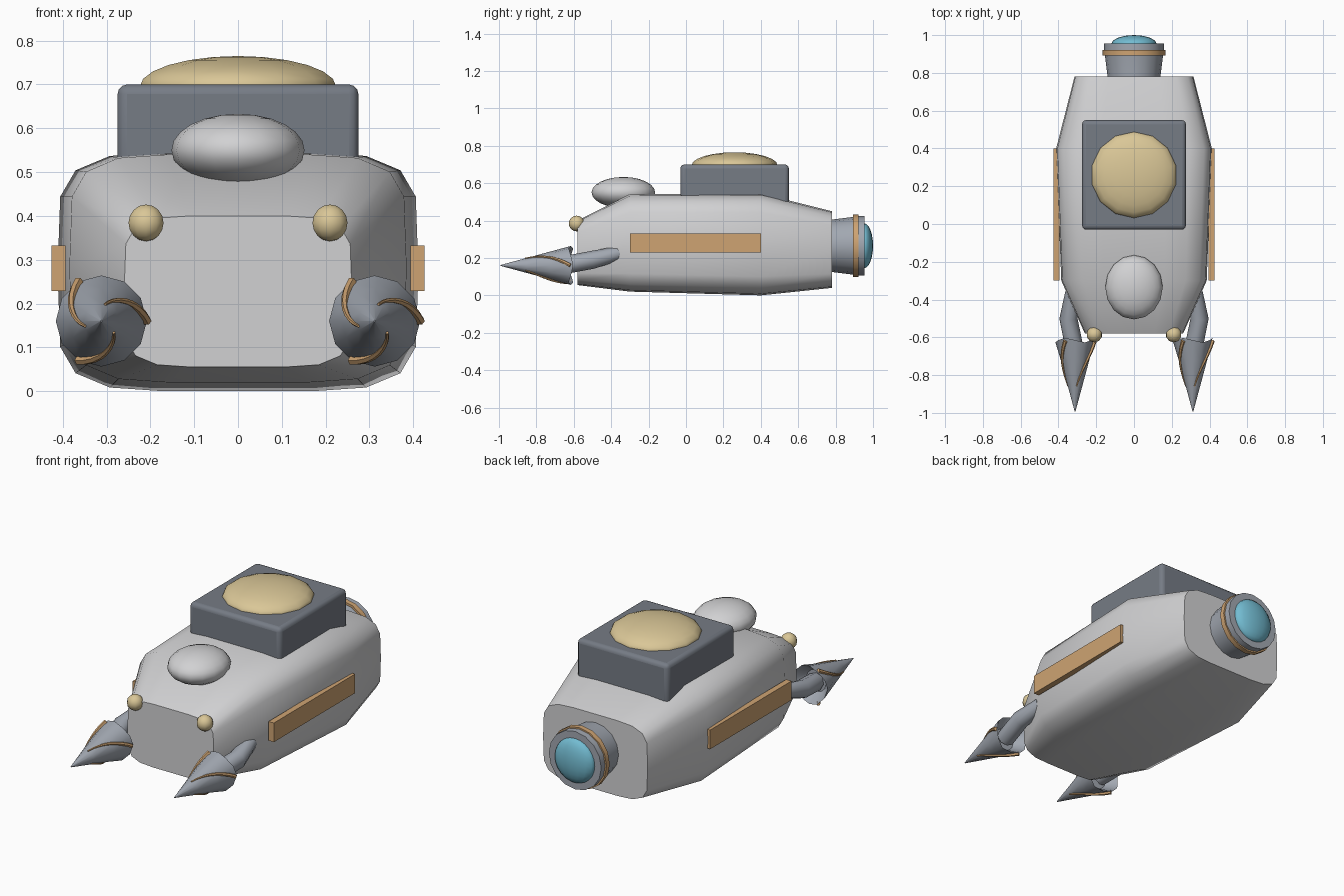
import bpy, bmesh, math
from mathutils import Vector, Matrix

if "Cube" in bpy.data.objects:
    bpy.data.objects.remove(bpy.data.objects["Cube"])


def material(name, r, g, b):
    m = bpy.data.materials.new(name)
    m.use_nodes = True
    m.diffuse_color = (r, g, b, 1)
    m.node_tree.nodes["Principled BSDF"].inputs["Base Color"].default_value = (r, g, b, 1)
    return m


HULL = material("pale grey", .64, .64, .65)
DARK = material("dark slate", .18, .2, .235)
STEEL = material("blue steel", .36, .39, .44)
TAN = material("copper tan", .62, .37, .17)
GOLD = material("pale gold", .7, .57, .31)
BLUE = material("glass blue", .17, .5, .64)


def finish(bm, name, mat, smooth=True, angle=40):
    bmesh.ops.recalc_face_normals(bm, faces=bm.faces)
    me = bpy.data.meshes.new(name)
    bm.to_mesh(me)
    bm.free()
    ob = bpy.data.objects.new(name, me)
    bpy.context.collection.objects.link(ob)
    me.materials.append(mat)
    if smooth:
        bpy.ops.object.select_all(action='DESELECT')
        bpy.context.view_layer.objects.active = ob
        ob.select_set(True)
        bpy.ops.object.shade_smooth_by_angle(angle=math.radians(angle))
    return ob


def box(name, mat, centre, size, bevel=0):
    bm = bmesh.new()
    bmesh.ops.create_cube(bm, size=1, matrix=Matrix.Translation(centre) @ Matrix.Diagonal((*size, 1)))
    ob = finish(bm, name, mat, smooth=bevel > 0)
    if bevel:
        mod = ob.modifiers.new("rounded edges", 'BEVEL')
        mod.width, mod.segments = bevel, 3
    return ob


def ball(name, mat, centre, radii, segments=16, rings=10):
    bm = bmesh.new()
    bmesh.ops.create_uvsphere(bm, u_segments=segments, v_segments=rings, radius=1,
                              matrix=Matrix.Translation(centre) @ Matrix.Diagonal((*radii, 1)))
    return finish(bm, name, mat, angle=60)


def loft(name, mat, rings, angle=40):
    """Skin closed rings of points in order and cap both ends."""
    bm = bmesh.new()
    loops = [[bm.verts.new(p) for p in ring] for ring in rings]
    n = len(loops[0])
    for a, b in zip(loops, loops[1:]):
        for i in range(n):
            j = (i + 1) % n
            bm.faces.new((a[i], a[j], b[j], b[i]))
    bm.faces.new(loops[0])
    bm.faces.new(loops[-1])
    return finish(bm, name, mat, angle=angle)


def lathe(name, mat, centre, profile, n=16, angle=40):
    """Turn (y, radius) pairs about an axis along y."""
    x, z = centre
    return loft(name, mat, [[(x + r * math.cos(math.tau * i / n), y, z + r * math.sin(math.tau * i / n))
                             for i in range(n)] for y, r in profile], angle)


def tube(name, mat, points, radius, scales, resolution):
    """Sweep a round section along points."""
    cu = bpy.data.curves.new(name, 'CURVE')
    cu.dimensions = '3D'
    cu.bevel_depth, cu.bevel_resolution, cu.use_fill_caps = radius, resolution, True
    sp = cu.splines.new('POLY')
    sp.points.add(len(points) - 1)
    for pt, co, s in zip(sp.points, points, scales):
        pt.co, pt.radius = (*co, 1), s
    sp.use_smooth = resolution > 1
    cu.materials.append(mat)
    ob = bpy.data.objects.new(name, cu)
    bpy.context.collection.objects.link(ob)
    return ob


# Hull: one rounded section, scaled at four stations
quarter = [(.985, .63), (.9, .85), (.71, .97), (.42, 1)]
section = [(1, 0)] + quarter + [(-x, z) for x, z in reversed(quarter)]
section += [(-1, 0)] + [(-x, -z) for x, z in quarter] + [(x, -z) for x, z in reversed(quarter)]
stations = [(-.58, .26, .055, .4), (-.3, .385, .02, .54), (.4, .412, 0, .545), (.78, .315, .04, .45)]
loft("hull", HULL, [[(x * w, y, (lo + hi) / 2 + z * (hi - lo) / 2) for x, z in section]
                    for y, w, lo, hi in stations])

# Roof cabin, dome and front bump
box("roof_cabin", DARK, (0, .26, .57), (.55, .58, .26), .022)
ball("roof_dome", GOLD, (0, .26, .695), (.23, .23, .07), 14, 12)
ball("front_bump", HULL, (0, -.335, .55), (.152, .17, .083), 16, 12)

# Rear thruster
REAR = (0, .265)
lathe("thruster_neck", STEEL, REAR, [(.72, .138), (.78, .14), (.9, .155), (.9, .158), (.955, .158)])
lathe("thruster_band", TAN, REAR, [(.893, .158), (.893, .166), (.921, .166), (.921, .158)])
ball("thruster_glass", BLUE, (0, .953, .265), (.12, .047, .12), 16, 12)


def drill(side, name):
    """Fluted drill cone with three spiral strips, on a bent arm."""
    cx, cz, base, tip, rad, n = side * .312, .16, -.615, -1, .104, 12
    axis = Vector((cx, 0, cz))

    def on_cone(a, r, lift=0):
        y = base + (tip - base) * (1 - r / rad)
        return axis + Vector(((r + lift) * math.cos(a), y, (r + lift) * math.sin(a)))

    rings = []
    for r in (.002, .04, .075, rad):
        rings.append([on_cone(math.tau * i / n, r) for i in range(n)])
    # Scalloped rim and hollow back
    for i, p in enumerate(rings[-1]):
        p.y += .012 if i % 4 == 0 else -.012 if i % 4 == 2 else 0
    rings.append([axis + Vector((.06 * math.cos(math.tau * i / n), base - .06, .06 * math.sin(math.tau * i / n)))
                  for i in range(n)])
    loft(name + "_drill", STEEL, rings)
    for k in range(3):
        steps = [s / 8 for s in range(9)]
        path = [on_cone(math.tau * k / 3 + 1.35 * s, .103 - .065 * s, .001) for s in steps]
        tube(f"{name}_spiral_{k + 1}", TAN, path, .011, [1 - .7 * s for s in steps], 1)
    tube(name + "_arm", STEEL, [(side * .325, -.36, .225), (side * .347, -.5, .19), (side * .315, -.66, .16)],
         .048, (.8, 1, 1), 2)


# Paired parts
for side, name in ((1, "left"), (-1, "right")):
    box(name + "_side_panel", TAN, (side * .41, .05, .28), (.032, .7, .104))
    ball(name + "_lamp", GOLD, (side * .21, -.585, .384), (.042, .042, .042), 10, 8)
    drill(side, name)
